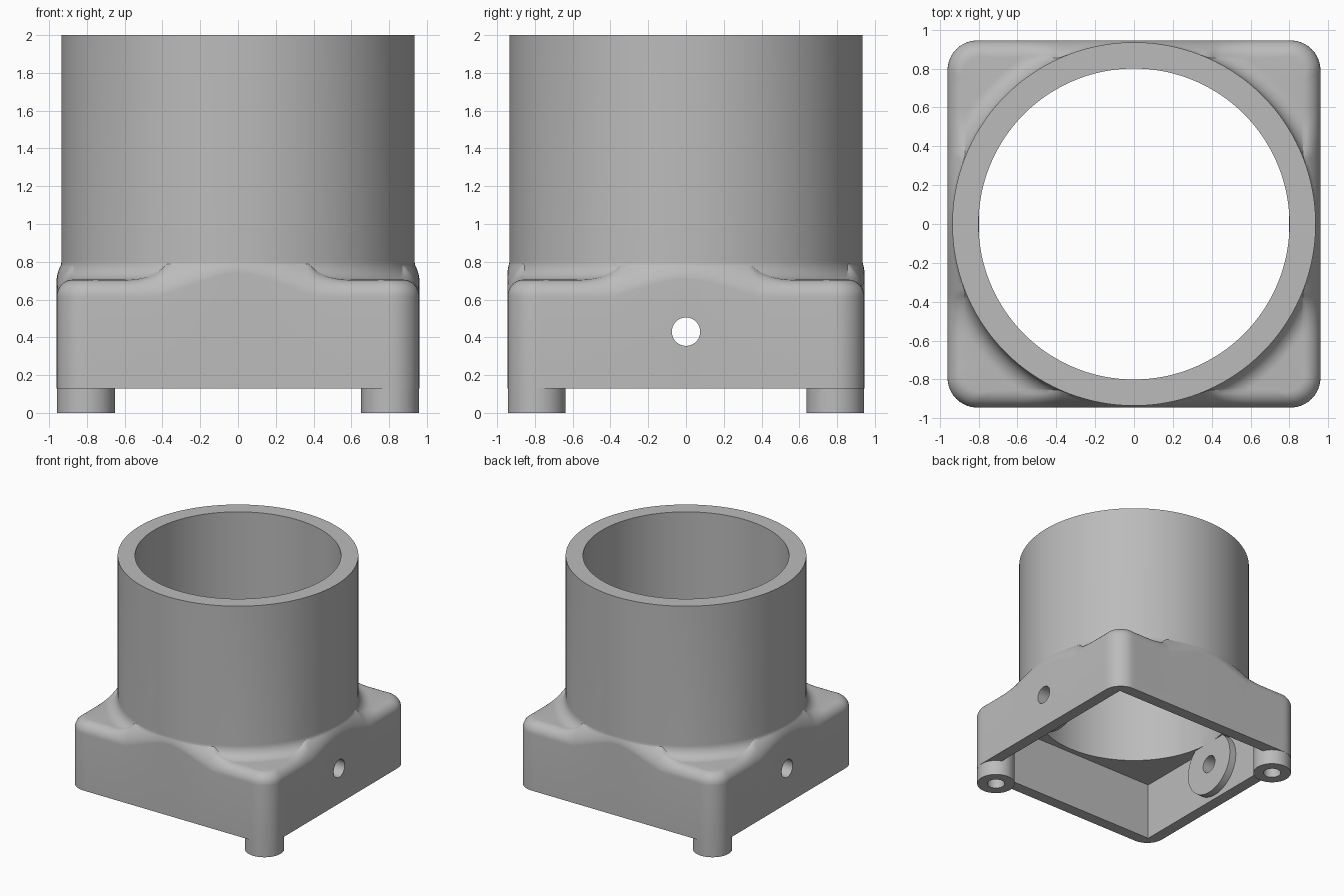
import bpy, bmesh, math
from math import sin, cos, tan, pi, sqrt
from mathutils import Matrix, Vector

cube = bpy.data.objects.get("Cube")
if cube:
    bpy.data.objects.remove(cube)

# Main dimensions
HX, HY, CORNER = 0.96, 0.945, 0.155     # block half sizes, corner radius
CX, CY = HX - CORNER, HY - CORNER       # corner centres
WALL, FLOOR, CEIL, TOP = 0.10, 0.13, 0.63, 0.705
TUBE, BORE, HEIGHT = 0.935, 0.80, 2.0
FILLET, EDGE = 0.10, 0.09
HOLE_Z, HOLE_R = 0.43, 0.075
STEPS = 360

grey = bpy.data.materials.new("plain grey")
grey.use_nodes = True
grey.diffuse_color = (0.5, 0.5, 0.5, 1)
grey.node_tree.nodes["Principled BSDF"].inputs["Base Color"].default_value = (0.5, 0.5, 0.5, 1)


def outline(a):
    """Distance to the rounded square along angle a, and cosine to its normal."""
    c, s = abs(cos(a)), abs(sin(a))
    if HX * s <= CY * c:
        return HX / c, c
    if HY * c <= CX * s:
        return HY / s, s
    b = CX * c + CY * s
    r = b + sqrt(b * b - CX * CX - CY * CY + CORNER * CORNER)
    n = Vector((r * c - CX, r * s - CY)).normalized()
    return r, n.x * c + n.y * s


def slope(r):
    return math.asin(min(1, max(0, (TUBE + FILLET - r) / FILLET)))


def level(r):
    return TOP + FILLET * (1 - cos(slope(r)))


def body_profile(a):
    """Closed section through block and tube at angle a, as (radius, height)."""
    rb, facing = outline(a)
    zb, tilt = level(rb), slope(rb)
    turn = math.acos(sin(tilt) * facing)
    t = EDGE * tan(turn / 2)
    r2 = max(TUBE, rb - t * cos(tilt) / facing)
    z2, w = level(r2), cos(turn / 2)
    pts = [(rb, FLOOR)]
    for k in range(9):                  # rounded upper edge
        u = k / 8
        b = ((1 - u) ** 2, 2 * w * u * (1 - u), u * u)
        pts.append(((b[0] * rb + b[1] * rb + b[2] * r2) / sum(b),
                    (b[0] * (zb - t) + b[1] * zb + b[2] * z2) / sum(b)))
    start = slope(r2)
    for k in range(11):                 # hollow fillet up to the tube
        f = start + (pi / 2 - start) * k / 10
        pts.append((TUBE + FILLET * (1 - sin(f)), TOP + FILLET * (1 - cos(f))))
    inner = min((HX - WALL) / max(abs(cos(a)), 1e-6), (HY - WALL) / max(abs(sin(a)), 1e-6))
    return pts + [(TUBE, HEIGHT), (BORE, HEIGHT), (BORE, CEIL), (inner, CEIL), (inner, FLOOR)]


def ring_object(name, profile, steps, matrix=Matrix()):
    """Sweep a closed section, which may vary with the angle, around z."""
    bm = bmesh.new()
    rings = []
    for i in range(steps):
        a = 2 * pi * (i + 0.5) / steps
        rings.append([bm.verts.new((r * cos(a), r * sin(a), z)) for r, z in profile(a)])
    n = len(rings[0])
    for i in range(steps):
        p, q = rings[i], rings[(i + 1) % steps]
        for k in range(n):
            j = (k + 1) % n
            bm.faces.new((p[k], q[k], q[j], p[j]))
    bmesh.ops.remove_doubles(bm, verts=bm.verts, dist=1e-5)
    bmesh.ops.recalc_face_normals(bm, faces=bm.faces)
    bm.transform(matrix)
    mesh = bpy.data.meshes.new(name)
    bm.to_mesh(mesh)
    bm.free()
    mesh.materials.append(grey)
    obj = bpy.data.objects.new(name, mesh)
    bpy.context.collection.objects.link(obj)
    return obj


def select(obj):
    bpy.ops.object.select_all(action='DESELECT')
    obj.select_set(True)
    bpy.context.view_layer.objects.active = obj


# Hollow block blending into the tube
body = ring_object("block_and_tube", body_profile, STEPS)

# Cross hole through both side walls
bpy.ops.mesh.primitive_cylinder_add(vertices=48, radius=HOLE_R, depth=3,
                                    location=(0, 0, HOLE_Z), rotation=(0, pi / 2, 0))
cutter = bpy.context.object
cutter.name = "hole_cutter"
cutter.hide_render = True
cut = body.modifiers.new("cross_hole", 'BOOLEAN')
cut.operation, cut.solver, cut.object = 'DIFFERENCE', 'EXACT', cutter
select(body)
bpy.ops.object.modifier_apply(modifier=cut.name)
bpy.data.objects.remove(cutter)
parts = [body]

# Round bosses around the hole on the inside of the walls
for side, name in ((1, "left_boss"), (-1, "right_boss")):
    section = [(HOLE_R, 0.797), (0.265, 0.797), (0.265, 0.88), (HOLE_R, 0.88)]
    turn = Matrix.Translation((0, 0, HOLE_Z)) @ Matrix.Rotation(side * pi / 2, 4, 'Y')
    parts.append(ring_object(name, lambda a: section, 64, turn))

# Corner posts with blind screw holes, on opposite corners
for side, name in ((1, "front_post"), (-1, "back_post")):
    section = [(0.153, 0), (0.153, 0.632), (0, 0.632), (0, 0.5), (0.07, 0.5), (0.07, 0)]
    place = Matrix.Translation((side * CX, -side * CY, 0))
    parts.append(ring_object(name, lambda a: section, 64, place))

for part in parts:
    select(part)
    bpy.ops.object.shade_smooth_by_angle(angle=math.radians(30))
